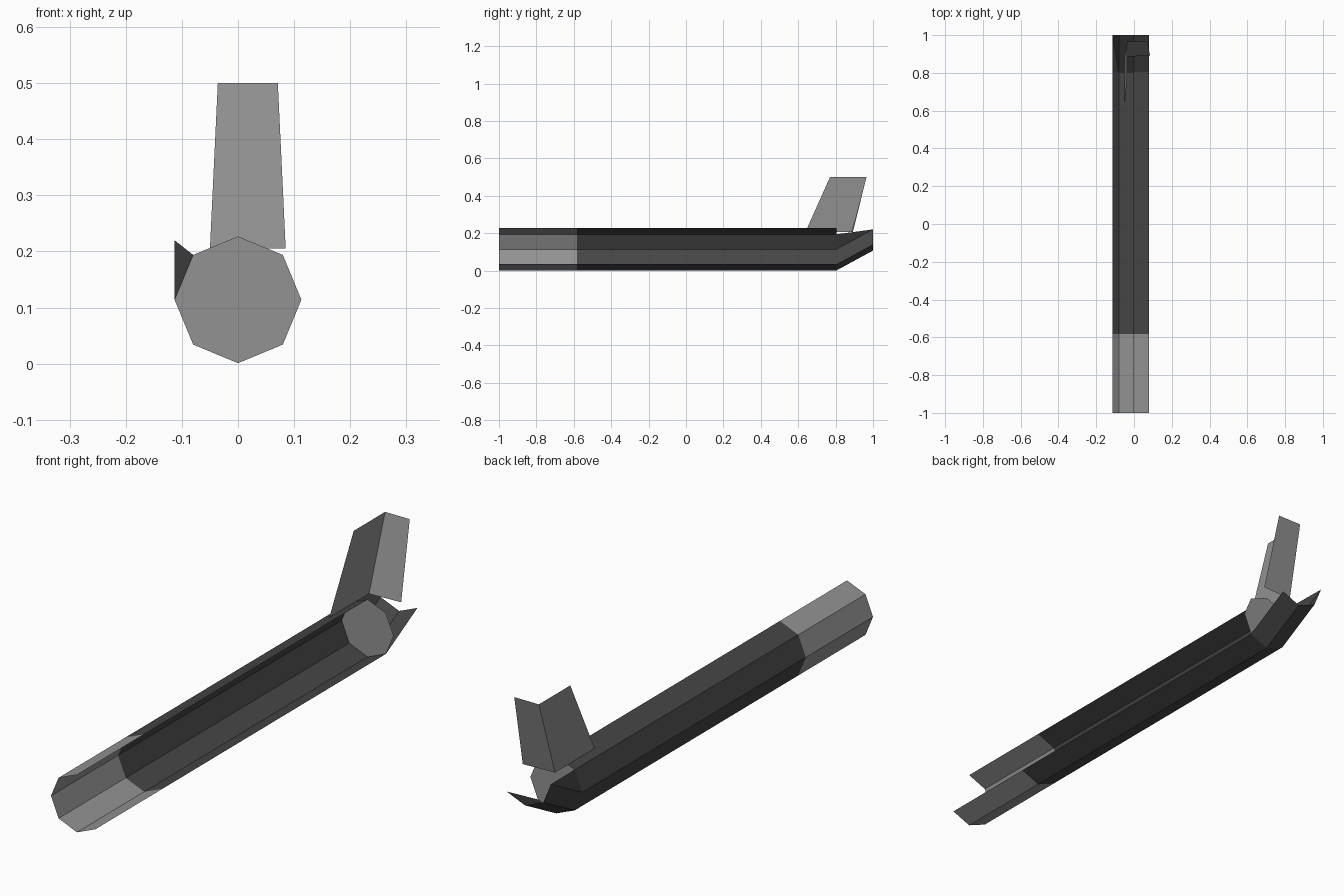
import bpy
import math

if "Cube" in bpy.data.objects:
    bpy.data.objects.remove(bpy.data.objects["Cube"])

R, CZ = 0.113, 0.114          # octagon radius and centre height
FRONT, SPLIT, BACK, TIP = -1.0, -0.583, 0.805, 1.0
RISE = 0.106                  # how far the tail kicks up


def material(name, v):
    m = bpy.data.materials.new(name)
    m.diffuse_color = (v, v, v, 1)
    m.use_nodes = True
    m.node_tree.nodes["Principled BSDF"].inputs["Base Color"].default_value = m.diffuse_color
    return m


light = material("light grey", 0.29)
dark = material("dark grey", 0.06)


def add_mesh(name, verts, faces, mat):
    me = bpy.data.meshes.new(name)
    me.from_pydata(verts, [], faces)
    me.materials.append(mat)
    ob = bpy.data.objects.new(name, me)
    bpy.context.collection.objects.link(ob)
    return ob


def ring(y, first, count, dz=0.0):
    """Octagon points from the top, going round the left side."""
    pts = []
    for k in range(first, first + count):
        a = math.radians(90 + 45 * k)
        pts.append((R * math.cos(a), y, CZ + R * math.sin(a) + dz))
    return pts


def strip(name, a, b, mat):
    n = len(a)
    faces = [(i, i + 1, n + i + 1, n + i) for i in range(n - 1)]
    return add_mesh(name, a + b, faces, mat)


# Trough: five sides of an octagonal tube, open on the upper right
strip("front_trough", ring(FRONT, 0, 6), ring(SPLIT, 0, 6), light)
strip("main_trough", ring(SPLIT, 0, 6), ring(BACK, 0, 6), dark)

# Upturned tail: three bent sides and a corner triangle
strip("tail_lip", ring(BACK, 2, 4), ring(TIP, 2, 4, RISE), dark)
add_mesh("tail_corner",
         ring(BACK, 1, 2) + ring(TIP, 2, 1, RISE), [(0, 1, 2)], dark)

# Octagonal end plate
add_mesh("end_plate", ring(BACK, 0, 8), [tuple(range(8))], light)

# Upright L-shaped fin: one side sheet and one rear sheet
low = [(-0.05, 0.638, 0.205), (-0.05, 0.885, 0.205), (0.085, 0.892, 0.205)]
high = [(-0.036, 0.77, 0.5), (-0.036, 0.965, 0.5), (0.071, 0.965, 0.5)]
strip("fin", low, high, light)
